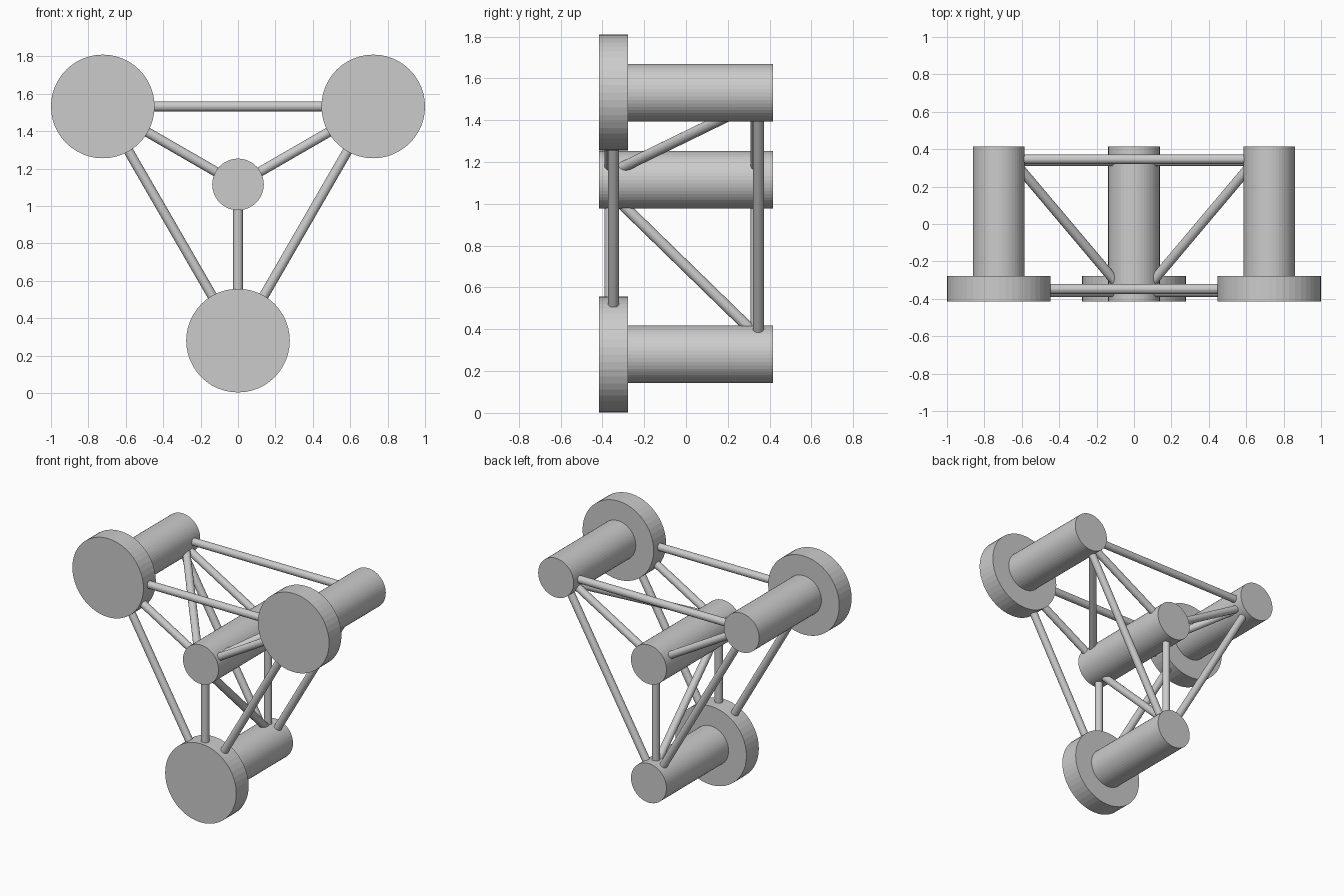
import bpy, bmesh
from mathutils import Vector

if "Cube" in bpy.data.objects:
    bpy.data.objects.remove(bpy.data.objects["Cube"])

SIDES = 48
ROD_R = 0.026
BODY_R, FLANGE_R = 0.138, 0.277
FRONT, STEP, BACK = -0.415, -0.277, 0.415
HUB = (0, 1.115)
CORNERS = {"left": (-0.723, 1.532), "right": (0.723, 1.532), "bottom": (0, 0.28)}


def to_object(name, bm):
    bmesh.ops.recalc_face_normals(bm, faces=bm.faces)
    mesh = bpy.data.meshes.new(name)
    bm.to_mesh(mesh)
    bm.free()
    obj = bpy.data.objects.new(name, mesh)
    bpy.context.collection.objects.link(obj)
    return obj


def turned(name, origin, axis, profile, sides):
    """Closed turned solid; profile is (distance along axis, radius)."""
    rot = Vector((0, 0, 1)).rotation_difference(Vector(axis).normalized())
    bm = bmesh.new()
    rings = []
    for d, r in profile:
        ring = bmesh.ops.create_circle(bm, segments=sides, radius=r)["verts"]
        for v in ring:
            v.co = Vector(origin) + rot @ (v.co + Vector((0, 0, d)))
        rings.append(ring)
    for a, b in zip(rings, rings[1:]):
        for i in range(sides):
            j = (i + 1) % sides
            bm.faces.new((a[i], a[j], b[j], b[i]))
    bm.faces.new(rings[0])
    bm.faces.new(rings[-1])
    return to_object(name, bm)


def rod(name, a, b, ya, yb, ra, rb):
    """Rod between two posts, starting ra and rb away from their axes."""
    pa, pb = Vector((a[0], 0, a[1])), Vector((b[0], 0, b[1]))
    d = (pb - pa).normalized()
    start, end = pa + d * ra, pb - d * rb
    start.y, end.y = ya, yb
    span = end - start
    turned(name, start, span, [(0, ROD_R), (span.length, ROD_R)], 24)


# central hub
turned("hub", (HUB[0], 0, HUB[1]), (0, 1, 0), [(FRONT, BODY_R), (BACK, BODY_R)], SIDES)

# flanged corner posts
for key, (x, z) in CORNERS.items():
    turned(key + "_post", (x, 0, z), (0, 1, 0),
           [(FRONT, FLANGE_R), (STEP, FLANGE_R), (STEP, BODY_R), (BACK, BODY_R)], SIDES)

# perimeter rods, front and back
names = list(CORNERS)
for i, key in enumerate(names):
    other = names[(i + 1) % 3]
    a, b = CORNERS[key], CORNERS[other]
    rod(f"front_rod_{key}_{other}", a, b, -0.347, -0.347, FLANGE_R - 0.01, FLANGE_R - 0.01)
    rod(f"back_rod_{key}_{other}", a, b, 0.346, 0.346, BODY_R - 0.01, BODY_R - 0.01)

# spokes to the hub, and diagonal braces from hub front to post back
for key, c in CORNERS.items():
    rod("front_spoke_" + key, HUB, c, -0.365, -0.365, BODY_R - 0.01, FLANGE_R - 0.01)
    rod("back_spoke_" + key, HUB, c, 0.335, 0.335, BODY_R - 0.01, BODY_R - 0.01)
    rod("brace_" + key, HUB, c, -0.305, 0.31, BODY_R - 0.02, BODY_R - 0.02)
